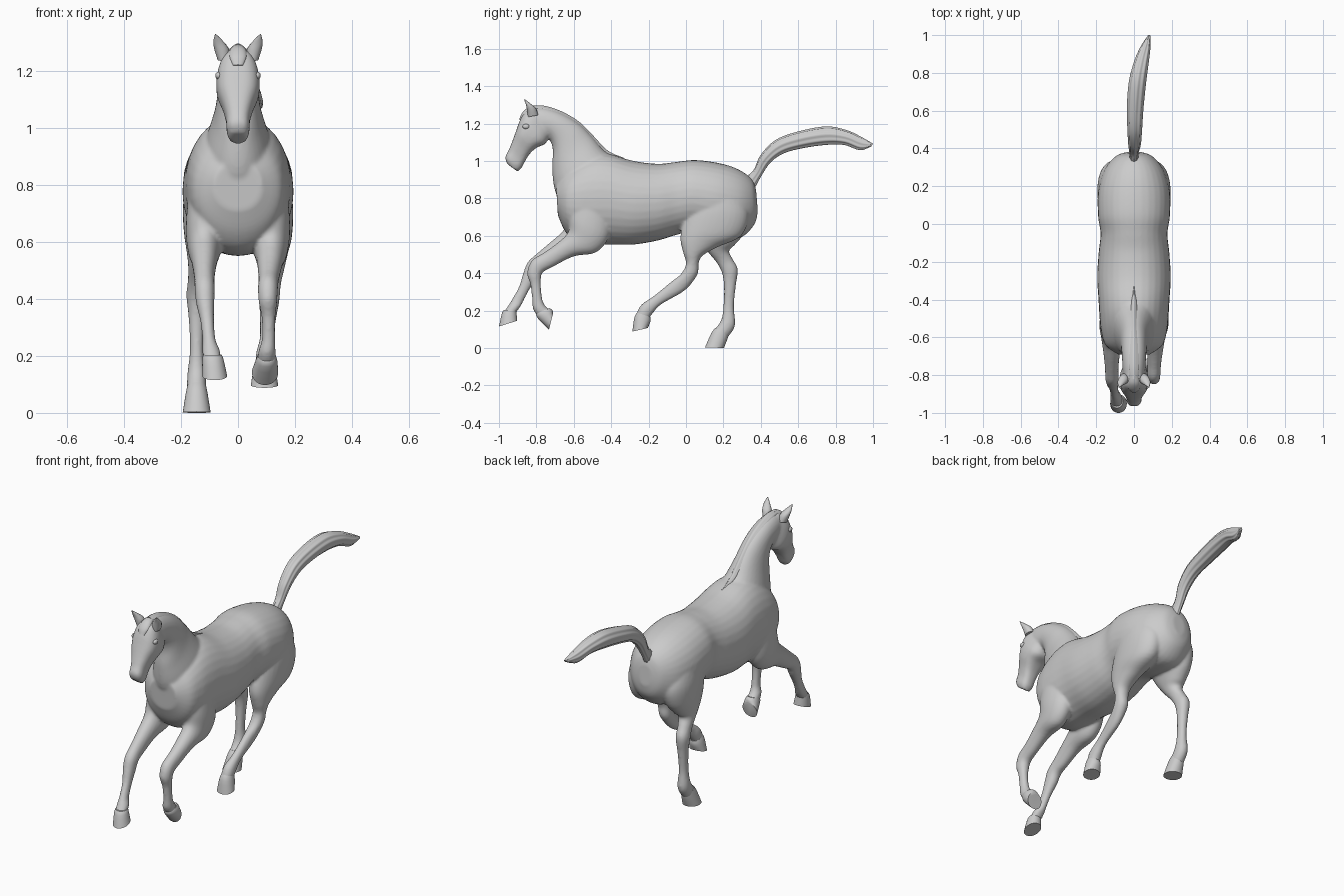
import bpy, bmesh
from math import sin, cos, pi, copysign
from mathutils import Vector

# Each section is (y, z of upper/front edge, y, z of lower/back edge, centre x, half width)


def smooth_sections(secs, steps):
    """Catmull-Rom interpolation between sections."""
    out = []
    for i in range(len(secs) - 1):
        p0, p1 = secs[max(i - 1, 0)], secs[i]
        p2, p3 = secs[i + 1], secs[min(i + 2, len(secs) - 1)]
        for k in range(steps):
            t = k / steps
            out.append([0.5 * (2 * b + (c - a) * t + (2 * a - 5 * b + 4 * c - d) * t * t
                               + (3 * b - a - 3 * c + d) * t ** 3)
                        for a, b, c, d in zip(p0, p1, p2, p3)])
    return out + [list(secs[-1])]


def loft(bm, secs, n=32, steps=5, power=2.1, ridge=0.0, waves=8):
    rings = []
    for ay, az, by, bz, x, w in smooth_sections(secs, steps):
        ring = []
        for j in range(n):
            a = 2 * pi * j / n
            r = 1 + ridge * cos(waves * a)
            c = r * copysign(abs(cos(a)) ** (2 / power), cos(a))
            s = r * copysign(abs(sin(a)) ** (2 / power), sin(a))
            ring.append(bm.verts.new((x + w * s, (ay + by) / 2 + c * (ay - by) / 2,
                                      (az + bz) / 2 + c * (az - bz) / 2)))
        rings.append(ring)
    for r, q in zip(rings, rings[1:]):
        for j in range(n):
            k = (j + 1) % n
            bm.faces.new((r[j], r[k], q[k], q[j]))
    bm.faces.new(rings[0])
    bm.faces.new(rings[-1])


def finish(name, bm, angle=0.8):
    bmesh.ops.recalc_face_normals(bm, faces=bm.faces)
    me = bpy.data.meshes.new(name)
    bm.to_mesh(me)
    bm.free()
    ob = bpy.data.objects.new(name, me)
    bpy.context.collection.objects.link(ob)
    bpy.ops.object.select_all(action='DESELECT')
    ob.select_set(True)
    bpy.context.view_layer.objects.active = ob
    bpy.ops.object.shade_smooth_by_angle(angle=angle)
    return ob


def part(name, secs, **kw):
    bm = bmesh.new()
    loft(bm, secs, **kw)
    return finish(name, bm)


torso = [
    (.374, .85, .384, .73, 0, .04), (.35, .905, .365, .66, 0, .098), (.28, .955, .29, .59, 0, .158),
    (.18, .988, .16, .59, 0, .19), (.05, 1.005, .03, .62, 0, .19), (-.05, .995, -.05, .605, 0, .177),
    (-.15, .985, -.15, .575, 0, .187), (-.28, 1.0, -.28, .553, 0, .195), (-.40, 1.035, -.40, .553, 0, .188),
    (-.48, 1.04, -.52, .552, 0, .182), (-.56, 1.01, -.60, .575, 0, .172), (-.64, .95, -.65, .63, 0, .148),
    (-.695, .88, -.685, .71, 0, .085)]
neck = [
    (-.36, 1.02, -.64, .72, 0, .13), (-.43, 1.05, -.70, .84, 0, .113), (-.50, 1.13, -.715, .96, 0, .083),
    (-.57, 1.20, -.712, 1.06, 0, .07), (-.66, 1.255, -.735, 1.12, 0, .064),
    (-.75, 1.285, -.79, 1.13, 0, .06), (-.82, 1.285, -.84, 1.15, 0, .052)]
head = [
    (-.81, 1.288, -.70, 1.18, 0, .045), (-.86, 1.265, -.735, 1.12, 0, .067), (-.887, 1.22, -.755, 1.09, 0, .076),
    (-.907, 1.165, -.80, 1.07, 0, .072), (-.927, 1.11, -.838, 1.035, 0, .054),
    (-.947, 1.06, -.862, .995, 0, .042), (-.966, 1.02, -.88, .962, 0, .04), (-.957, .985, -.90, .943, 0, .03)]
hind_right = [
    (.06, .86, .28, .84, .10, .076), (.01, .74, .335, .72, .103, .09), (-.02, .65, .295, .60, .11, .08),
    (-.03, .58, .17, .54, .115, .06), (-.015, .51, .09, .495, .117, .045), (0, .45, .068, .455, .115, .036),
    (-.028, .395, .06, .39, .11, .035), (-.085, .35, -.01, .305, .105, .028),
    (-.17, .28, -.13, .235, .10, .024), (-.24, .23, -.182, .18, .095, .032), (-.268, .175, -.2, .15, .093, .032)]
hind_left = [
    (.06, .86, .28, .84, -.10, .076), (.03, .74, .335, .72, -.103, .09), (.04, .65, .315, .62, -.11, .08),
    (.07, .58, .26, .55, -.12, .06), (.12, .51, .23, .52, -.13, .045), (.165, .455, .25, .475, -.14, .036),
    (.193, .40, .277, .42, -.145, .036), (.203, .33, .266, .33, -.145, .028),
    (.20, .22, .256, .22, -.145, .024), (.186, .145, .262, .12, -.145, .033), (.14, .085, .222, .055, -.145, .034)]
front_right = [
    (-.61, .82, -.40, .74, .105, .068), (-.625, .70, -.41, .60, .115, .068), (-.63, .62, -.48, .512, .115, .058),
    (-.69, .56, -.60, .49, .112, .045), (-.76, .51, -.71, .435, .108, .036), (-.825, .467, -.765, .405, .105, .035),
    (-.849, .40, -.775, .375, .105, .032), (-.832, .34, -.776, .33, .107, .024),
    (-.822, .26, -.768, .26, .107, .023), (-.818, .21, -.752, .225, .102, .03), (-.79, .165, -.722, .2, .10, .032)]
front_left = [
    (-.61, .82, -.40, .74, -.105, .068), (-.635, .70, -.43, .60, -.115, .068), (-.655, .63, -.50, .52, -.118, .058),
    (-.72, .57, -.62, .493, -.118, .045), (-.785, .515, -.725, .44, -.118, .036),
    (-.845, .46, -.775, .415, -.117, .035), (-.870, .40, -.80, .37, -.115, .032),
    (-.892, .33, -.837, .313, -.108, .024), (-.927, .265, -.870, .25, -.102, .023),
    (-.955, .22, -.885, .222, -.095, .031), (-.982, .18, -.91, .188, -.09, .032)]

# Body, neck, head and legs fused into one smooth skin
bm = bmesh.new()
for secs in (torso, neck, hind_right, hind_left, front_right, front_left):
    loft(bm, secs)
loft(bm, head, power=2.7)
body = finish("body", bm)
m = body.modifiers.new("fuse", 'REMESH')
m.mode = 'VOXEL'
m.voxel_size = 0.0075
m.use_smooth_shade = True
m = body.modifiers.new("soften", 'SMOOTH')
m.factor = 0.5
m.iterations = 6

# Hooves: rounded coronet, then wall flaring to a flat sole
hooves = {
    "hind_right_hoof": [(-.262, .19, -.19, .165, .094, .032), (-.276, .162, -.19, .142, .093, .039),
                        (-.287, .088, -.204, .107, .093, .048)],
    "hind_left_hoof": [(.158, .108, .23, .083, -.145, .033), (.135, .079, .222, .05, -.145, .039),
                       (.102, .004, .203, .0, -.145, .049)],
    "front_right_hoof": [(-.80, .188, -.728, .213, .10, .032), (-.795, .162, -.715, .203, .10, .038),
                         (-.733, .098, -.711, .186, .095, .046)],
    "front_left_hoof": [(-.974, .203, -.906, .206, -.09, .032), (-.985, .182, -.907, .195, -.088, .037),
                        (-1.0, .115, -.902, .146, -.082, .044)]}
for name, secs in hooves.items():
    part(name, secs, steps=3)

# Tail: raised, streaming back, with grooved hair
part("tail", [
    (.33, .92, .37, .86, 0, .022), (.365, .955, .40, .915, 0, .024), (.40, 1.03, .45, .99, .003, .032),
    (.48, 1.11, .52, 1.04, .004, .037), (.60, 1.155, .62, 1.068, .006, .042), (.75, 1.182, .745, 1.086, .018, .044),
    (.86, 1.162, .845, 1.086, .038, .038), (.94, 1.125, .93, 1.058, .06, .026), (1.0, 1.092, .99, 1.078, .08, .008)],
    n=48, ridge=.06, waves=9)

# Mane along the crest, and flat forelock between the ears
part("mane", [
    (-.33, 1.015, -.36, .99, 0, .006), (-.42, 1.055, -.46, 1.03, 0, .016), (-.497, 1.134, -.54, 1.09, 0, .022),
    (-.57, 1.206, -.61, 1.15, 0, .026), (-.66, 1.261, -.68, 1.20, 0, .028), (-.75, 1.292, -.76, 1.23, 0, .028),
    (-.82, 1.296, -.80, 1.24, 0, .024)], ridge=.05, waves=6)
part("forelock", [
    (-.80, 1.296, -.79, 1.25, 0, .022), (-.845, 1.285, -.82, 1.25, 0, .03), (-.878, 1.254, -.85, 1.24, 0, .03),
    (-.892, 1.222, -.875, 1.215, 0, .018)])

# Ears and eyes, one per side
for side, s in (("left", -1), ("right", 1)):
    part(side + "_ear", [
        (-.845, 1.235, -.79, 1.245, s * .05, .022), (-.85, 1.27, -.802, 1.28, s * .057, .026),
        (-.855, 1.298, -.828, 1.304, s * .068, .019), (-.866, 1.329, -.862, 1.33, s * .079, .002)], n=14)
    bm = bmesh.new()
    bmesh.ops.create_uvsphere(bm, u_segments=16, v_segments=10, radius=.017)
    bmesh.ops.scale(bm, vec=Vector((.7, 1.1, .8)), verts=bm.verts)
    bmesh.ops.translate(bm, vec=Vector((s * .068, -.855, 1.184)), verts=bm.verts)
    finish(side + "_eye", bm)
